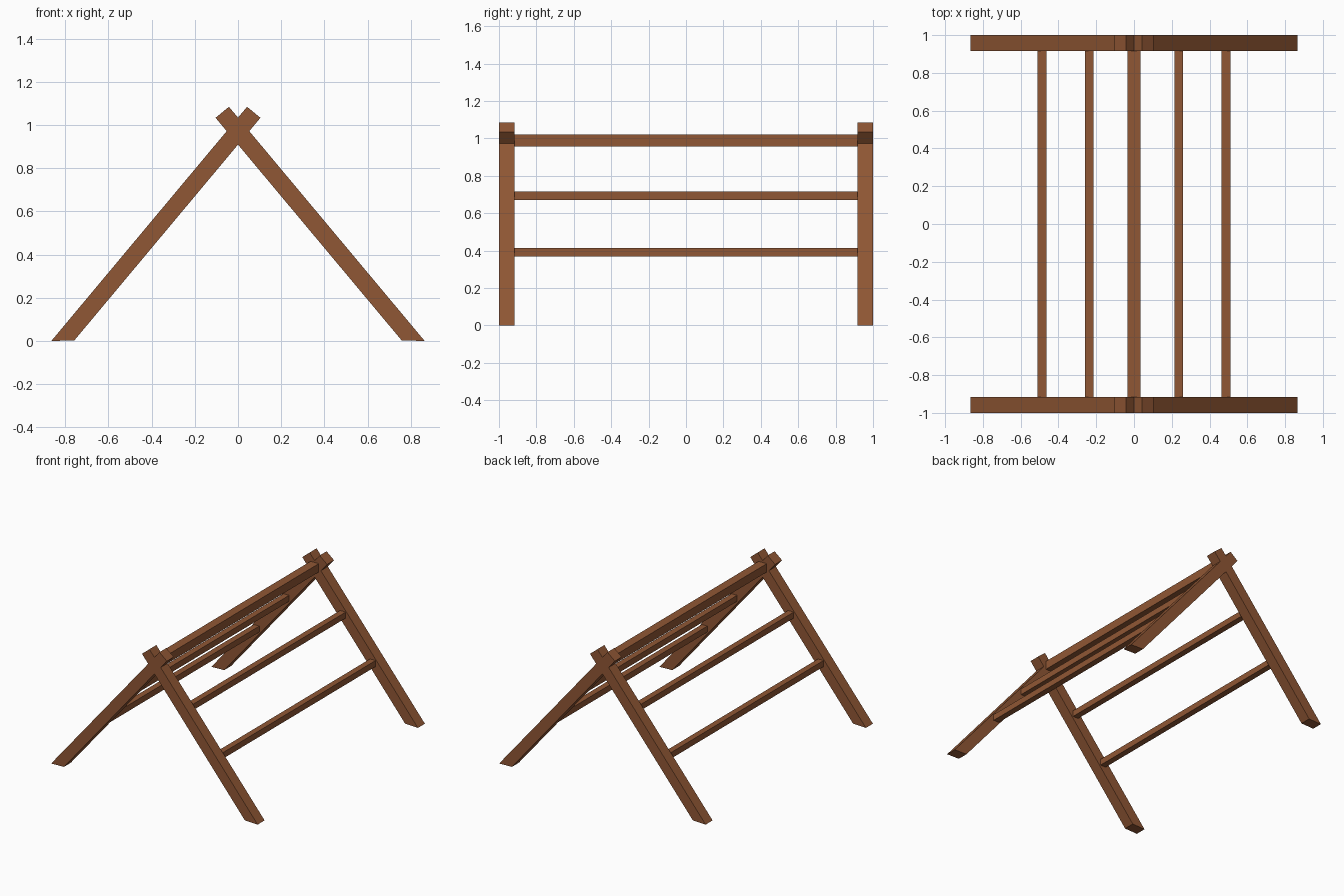
import bpy, bmesh

if "Cube" in bpy.data.objects:
    bpy.data.objects.remove(bpy.data.objects["Cube"])

wood = bpy.data.materials.new("brown_wood")
wood.diffuse_color = (0.28, 0.095, 0.035, 1)
wood.use_nodes = True
wood.node_tree.nodes["Principled BSDF"].inputs["Base Color"].default_value = wood.diffuse_color


def prism(name, profile, y0, y1):
    """Extrude an x-z outline from y0 to y1."""
    bm = bmesh.new()
    face = bm.faces.new([bm.verts.new((x, y0, z)) for x, z in profile])
    ext = bmesh.ops.extrude_face_region(bm, geom=[face])
    verts = [v for v in ext["geom"] if isinstance(v, bmesh.types.BMVert)]
    bmesh.ops.translate(bm, verts=verts, vec=(0, y1 - y0, 0))
    bmesh.ops.recalc_face_normals(bm, faces=bm.faces)
    mesh = bpy.data.meshes.new(name)
    bm.to_mesh(mesh)
    bm.free()
    mesh.materials.append(wood)
    obj = bpy.data.objects.new(name, mesh)
    bpy.context.collection.objects.link(obj)
    return obj


def bar(name, x, z, width, height):
    """Straight bar running between the two end frames."""
    w, h = width / 2, height / 2
    return prism(name, [(x - w, z - h), (x + w, z - h), (x + w, z + h), (x - w, z + h)],
                 -INNER, INNER)


INNER, OUTER = 0.917, 1.0

# Crossed legs: foot cut level with the ground, top cut square
leg = [(0.758, 0.003), (0.865, 0.0), (-0.042, 1.085), (-0.104, 1.034)]

for side, s in (("right", 1), ("left", -1)):
    profile = [(s * x, z) for x, z in leg]
    prism(f"front_{side}_leg", profile, -OUTER, -INNER)
    prism(f"back_{side}_leg", profile, INNER, OUTER)
    # Rungs on the sloping sides
    bar(f"{side}_upper_rung", s * 0.237, 0.692, 0.046, 0.046)
    bar(f"{side}_lower_rung", s * 0.487, 0.392, 0.046, 0.046)

# Ridge beam
bar("ridge_beam", 0, 0.989, 0.068, 0.064)
